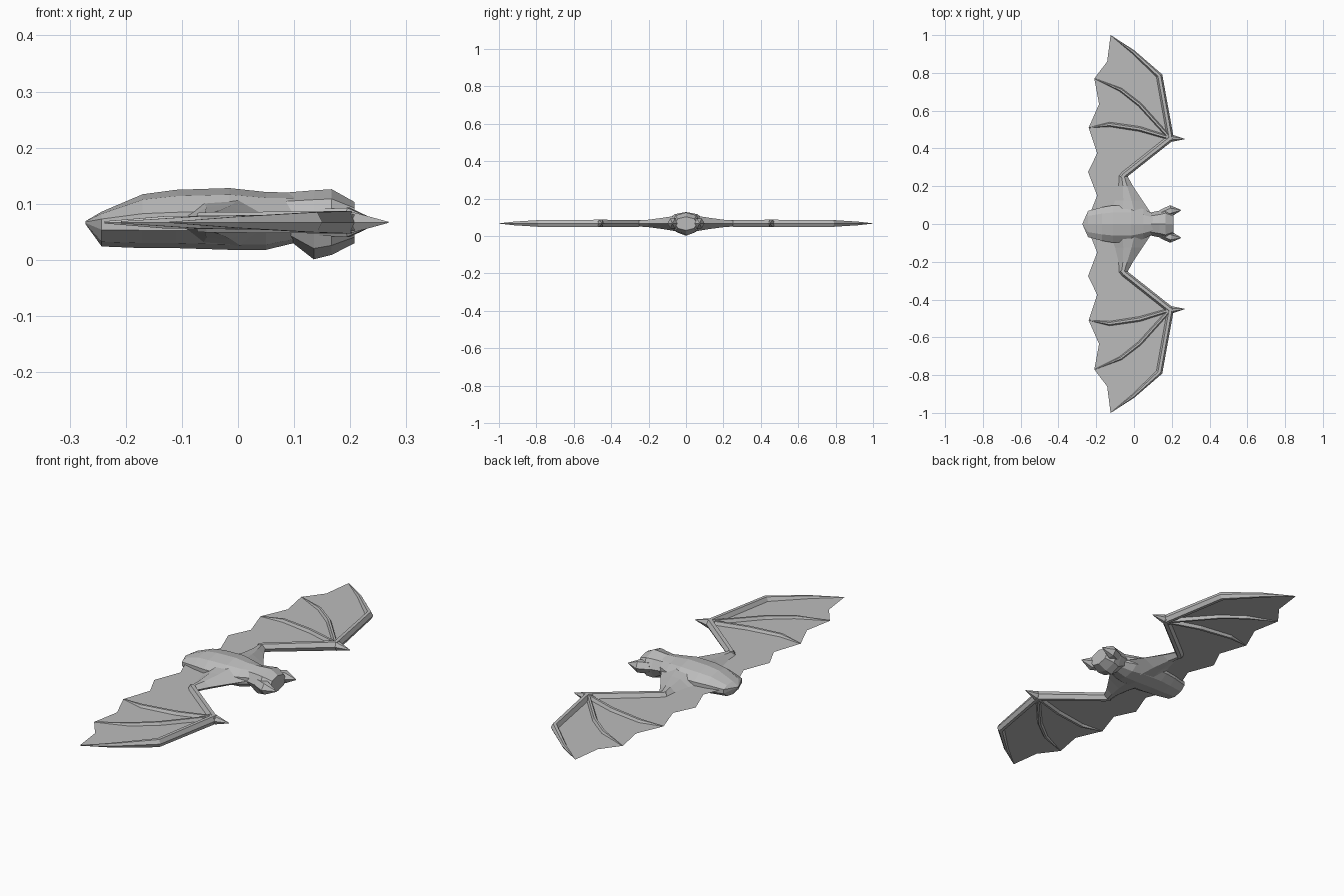
import bpy, bmesh, math
from mathutils import Vector

if "Cube" in bpy.data.objects:
    bpy.data.objects.remove(bpy.data.objects["Cube"])

MID = 0.067  # height of the wing plane

grey = bpy.data.materials.new("bat grey")
grey.diffuse_color = (0.5, 0.5, 0.5, 1)
grey.use_nodes = True
grey.node_tree.nodes["Principled BSDF"].inputs["Base Color"].default_value = grey.diffuse_color


def finish(name, bm, mirror):
    bmesh.ops.recalc_face_normals(bm, faces=bm.faces[:])
    me = bpy.data.meshes.new(name)
    bm.to_mesh(me)
    bm.free()
    me.materials.append(grey)
    ob = bpy.data.objects.new(name, me)
    bpy.context.collection.objects.link(ob)
    if mirror:
        mod = ob.modifiers.new("Mirror", 'MIRROR')
        mod.use_axis = (False, True, False)
        mod.use_mirror_merge = False
    return ob


def loft(name, rings, mirror=False):
    """Skin a list of equal-sided rings and cap both ends."""
    bm = bmesh.new()
    rows = [[bm.verts.new(p) for p in ring] for ring in rings]
    n = len(rows[0])
    for a, b in zip(rows, rows[1:]):
        for i in range(n):
            j = (i + 1) % n
            bm.faces.new((a[i], a[j], b[j], b[i]))
    bm.faces.new(rows[0])
    bm.faces.new(rows[-1])
    return finish(name, bm, mirror)


def bone(name, path):
    """Six-sided tapering rod through (x, y, half width, half height)."""
    section = [(1, 0), (.45, 1), (-.45, 1), (-1, 0), (-.45, -1), (.45, -1)]
    pts = [Vector(p[:2]) for p in path]
    rings = []
    for i, (x, y, w, h) in enumerate(path):
        d = pts[min(i + 1, len(pts) - 1)] - pts[max(i - 1, 0)]
        d.normalize()
        rings.append([(x - d.y * u * w, y + d.x * u * w, MID + v * h)
                      for u, v in section])
    return loft(name, rings, True)


# Body and head: (x, half width, top, bottom)
def body_ring(x, w, top, bottom, n=10):
    ring = []
    for i in range(n):
        a = 2 * math.pi * i / n + math.pi / 2
        s = math.sin(a)
        r = (top - MID) if s > 0 else (MID - bottom)
        ring.append((x, w * math.cos(a) * 1.04, MID + r * s))
    return ring


loft("body", [body_ring(*s) for s in (
    (-.272, .004, .069, .064), (-.243, .07, .086, .024),
    (-.17, .09, .117, .021), (-.11, .1, .125, .021),
    (-.015, .1, .128, .018), (.05, .08, .121, .018), (.10, .055, .12, .03))])
loft("head", [body_ring(*s, n=8) for s in (
    (.085, .058, .12, .04), (.135, .068, .124, .001),
    (.167, .078, .126, .009), (.208, .058, .103, .03))])

# Ears
bone("ear", [(.15, .052, .026, .024), (.197, .071, .029, .026), (.25, .073, .001, .002)])

# Shoulder: broad at the body, narrowing to the elbow
loft("shoulder", [
    [(f, y, MID), (f * .6 + b * .4, y, MID + h), (f * .3 + b * .7, y, MID + h * .9),
     (b, y, MID), (f * .3 + b * .7, y, MID - h * .9), (f * .6 + b * .4, y, MID - h)]
    for f, b, y, h in ((.095, -.13, .05, .042), (.045, -.10, .125, .03),
                       (-.005, -.082, .2, .02), (-.037, -.078, .258, .016))], True)

# Wing bones
bone("forearm", [(-.066, .245, .017, .017), (-.05, .262, .018, .018),
                 (.19, .452, .018, .02), (.207, .465, .012, .014)])
bone("thumb_claw", [(.17, .455, .016, .017), (.205, .454, .018, .018), (.268, .45, .001, .001)])
bone("leading_finger", [(.195, .445, .017, .02), (.134, .785, .017, .018),
                        (-.005, .912, .010, .010), (-.122, .998, .001, .001)])
bone("middle_finger", [(.19, .455, .010, .016), (.03, .632, .011, .013),
                       (-.07, .71, .010, .011), (-.208, .77, .001, .002)])
bone("inner_finger", [(.19, .455, .010, .016), (.03, .503, .013, .013),
                      (-.13, .527, .012, .011), (-.238, .51, .001, .002)])

# Wing membrane panels with scalloped trailing edge
panels = [
    [(.195, .455), (.138, .785), (0, .915), (-.124, 1), (-.142, .86),
     (-.21, .77), (-.07, .71), (.03, .632)],
    [(.195, .455), (.03, .632), (-.07, .71), (-.21, .77), (-.185, .635),
     (-.24, .51), (-.13, .527), (.03, .505)],
    [(.195, .455), (.03, .505), (-.13, .527), (-.24, .51), (-.195, .375), (-.055, .255)],
    [(-.055, .255), (-.195, .375), (-.243, .275), (-.195, .15), (-.235, .05), (0, .05)],
]
bm = bmesh.new()
for panel in panels:
    bm.faces.new([bm.verts.new((x, y, MID)) for x, y in panel])
bmesh.ops.remove_doubles(bm, verts=bm.verts[:], dist=.0005)
bmesh.ops.triangulate(bm, faces=bm.faces[:])
membrane = finish("wing_membrane", bm, True)
for p in membrane.data.polygons:  # membrane faces upward
    if p.normal.z < 0:
        p.flip()
